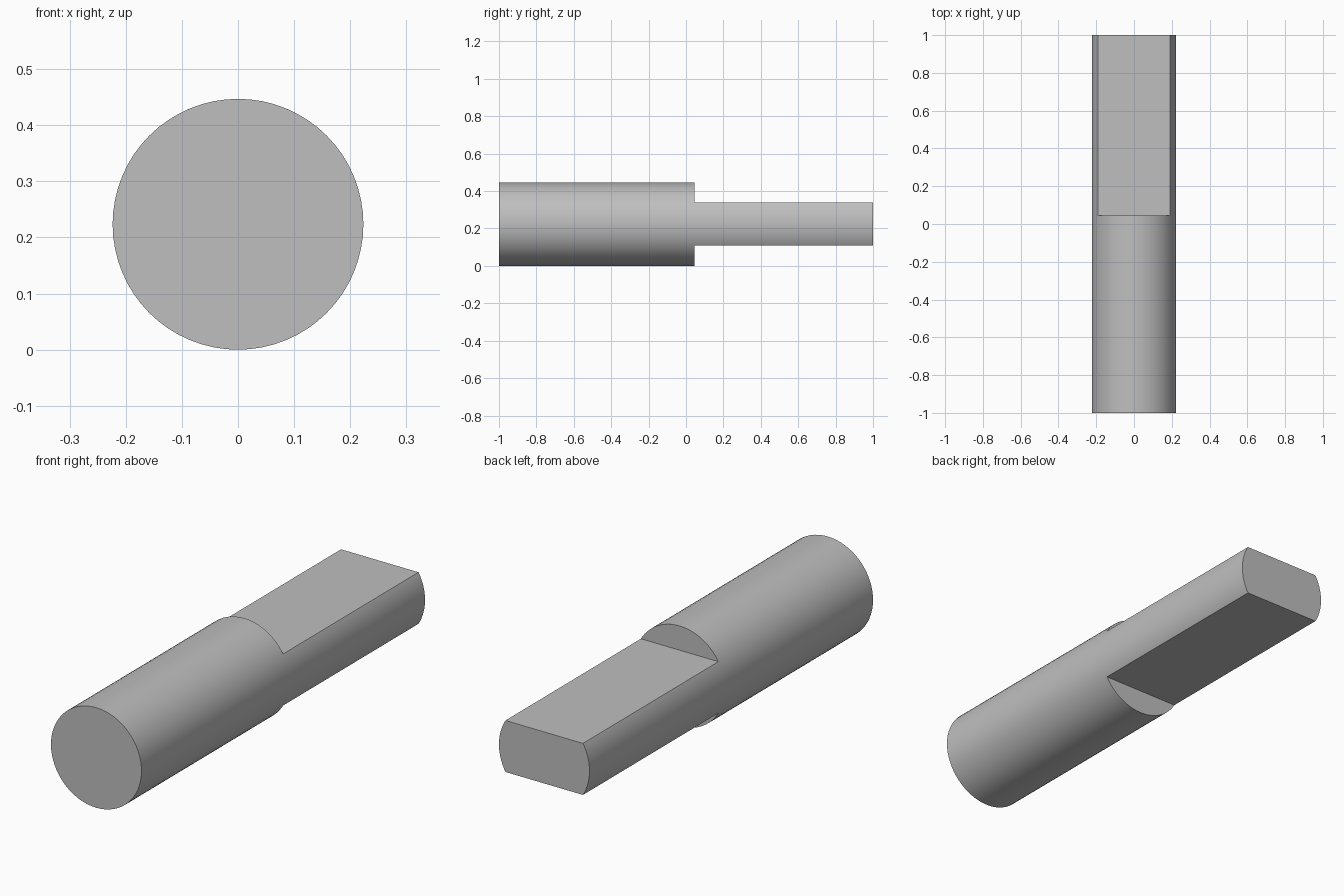
import bpy
import math

default = bpy.data.objects.get("Cube")
if default:
    bpy.data.objects.remove(default, do_unlink=True)

RADIUS = 0.2235
LENGTH = 2.0
STEP_Y = 0.045       # where the flats begin
HALF_FLAT = 0.115    # half thickness of the flattened end

# Plain grey metal
metal = bpy.data.materials.new("grey_metal")
metal.use_nodes = True
grey = (0.52, 0.52, 0.52, 1.0)
metal.diffuse_color = grey
metal.node_tree.nodes["Principled BSDF"].inputs["Base Color"].default_value = grey

# Round shaft lying along y
bpy.ops.mesh.primitive_cylinder_add(
    vertices=64, radius=RADIUS, depth=LENGTH,
    location=(0, 0, RADIUS), rotation=(math.pi / 2, 0, 0))
shaft = bpy.context.object
shaft.name = "flatted_shaft"
shaft.data.materials.append(metal)
bpy.ops.object.transform_apply(location=True, rotation=True, scale=True)


def cut_flat(side):
    """Mill one flat off the rear half, above (1) or below (-1) the axis."""
    height, depth = 0.4, 1.2
    bpy.ops.mesh.primitive_cube_add(
        size=1, location=(0, STEP_Y + depth / 2,
                          RADIUS + side * (HALF_FLAT + height / 2)))
    cutter = bpy.context.object
    cutter.name = "flat_cutter"
    cutter.scale = (1, depth, height)
    cutter.hide_render = True
    bpy.ops.object.transform_apply(location=True, rotation=True, scale=True)

    mod = shaft.modifiers.new("flat", 'BOOLEAN')
    mod.operation = 'DIFFERENCE'
    mod.solver = 'EXACT'
    mod.object = cutter
    bpy.ops.object.select_all(action='DESELECT')
    shaft.select_set(True)
    bpy.context.view_layer.objects.active = shaft
    bpy.ops.object.modifier_apply(modifier=mod.name)
    bpy.data.objects.remove(cutter, do_unlink=True)


for side in (1, -1):
    cut_flat(side)

# Smooth round walls, crisp flats and ends
shaft.select_set(True)
bpy.context.view_layer.objects.active = shaft
bpy.ops.object.shade_smooth_by_angle(angle=math.radians(30))
